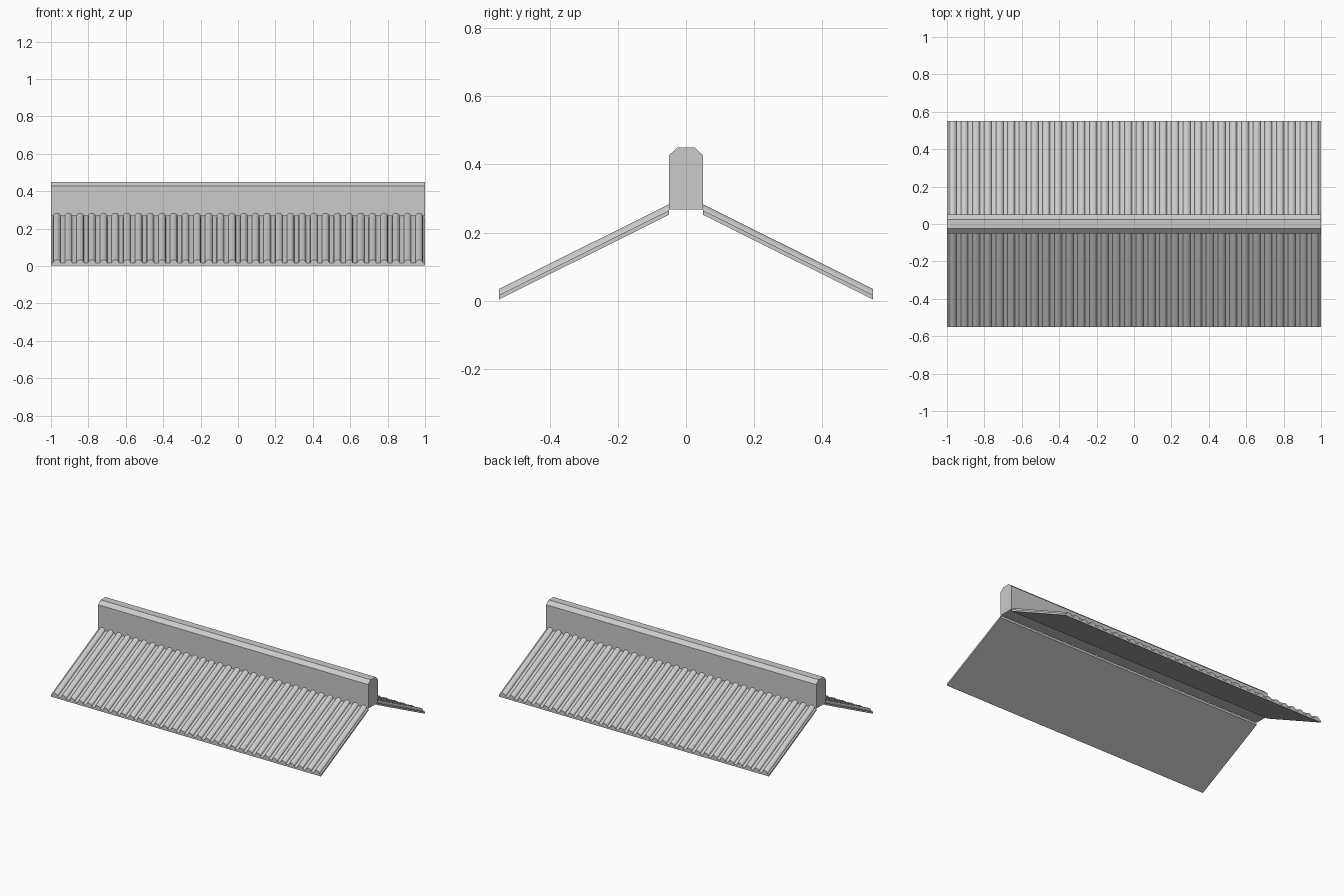
import bpy, bmesh, math

cube = bpy.data.objects.get("Cube")
if cube:
    bpy.data.objects.remove(cube)

grey = bpy.data.materials.new("plain grey")
grey.use_nodes = True
colour = (0.6, 0.6, 0.6, 1)
grey.diffuse_color = colour
grey.node_tree.nodes["Principled BSDF"].inputs["Base Color"].default_value = colour


def loft(name, start, end):
    """Solid between two matching closed outlines."""
    bm = bmesh.new()
    a = [bm.verts.new(p) for p in start]
    b = [bm.verts.new(p) for p in end]
    bm.faces.new(a)
    bm.faces.new(b)
    for i in range(len(a)):
        j = (i + 1) % len(a)
        bm.faces.new((a[i], a[j], b[j], b[i]))
    bmesh.ops.recalc_face_normals(bm, faces=bm.faces)
    mesh = bpy.data.meshes.new(name)
    bm.to_mesh(mesh)
    bm.free()
    mesh.materials.append(grey)
    obj = bpy.data.objects.new(name, mesh)
    bpy.context.collection.objects.link(obj)
    return obj


# Ridge beam with chamfered top edges
half = [(0.05, 0.267), (0.05, 0.427), (0.025, 0.45)]
outline = half + [(-y, z) for y, z in reversed(half)]
loft("ridge_beam", [(-1, y, z) for y, z in outline], [(1, y, z) for y, z in outline])

# Corrugated cross-section: thin sheet with evenly spaced rounded ribs
RIBS, STEPS = 32, 6
PITCH = 2 / RIBS
SHEET, RIB_HEIGHT, RIB_HALF = 0.013, 0.018, 0.02
section = [(-1, 0), (-1, SHEET)]
for i in range(RIBS):
    centre = -1 + (i + 0.5) * PITCH
    for k in range(STEPS + 1):
        t = math.pi * k / STEPS
        section.append((centre - RIB_HALF * math.cos(t), SHEET + RIB_HEIGHT * math.sin(t)))
section += [(1, SHEET), (1, 0)]

# Two roof slopes, plumb cut at eaves and ridge
EAVE_Z, RISE = 0.003, 0.249
for name, side in (("front_roof", -1), ("back_roof", 1)):
    loft(name,
         [(x, side * 0.55, z + EAVE_Z) for x, z in section],
         [(x, side * 0.05, z + EAVE_Z + RISE) for x, z in section])
